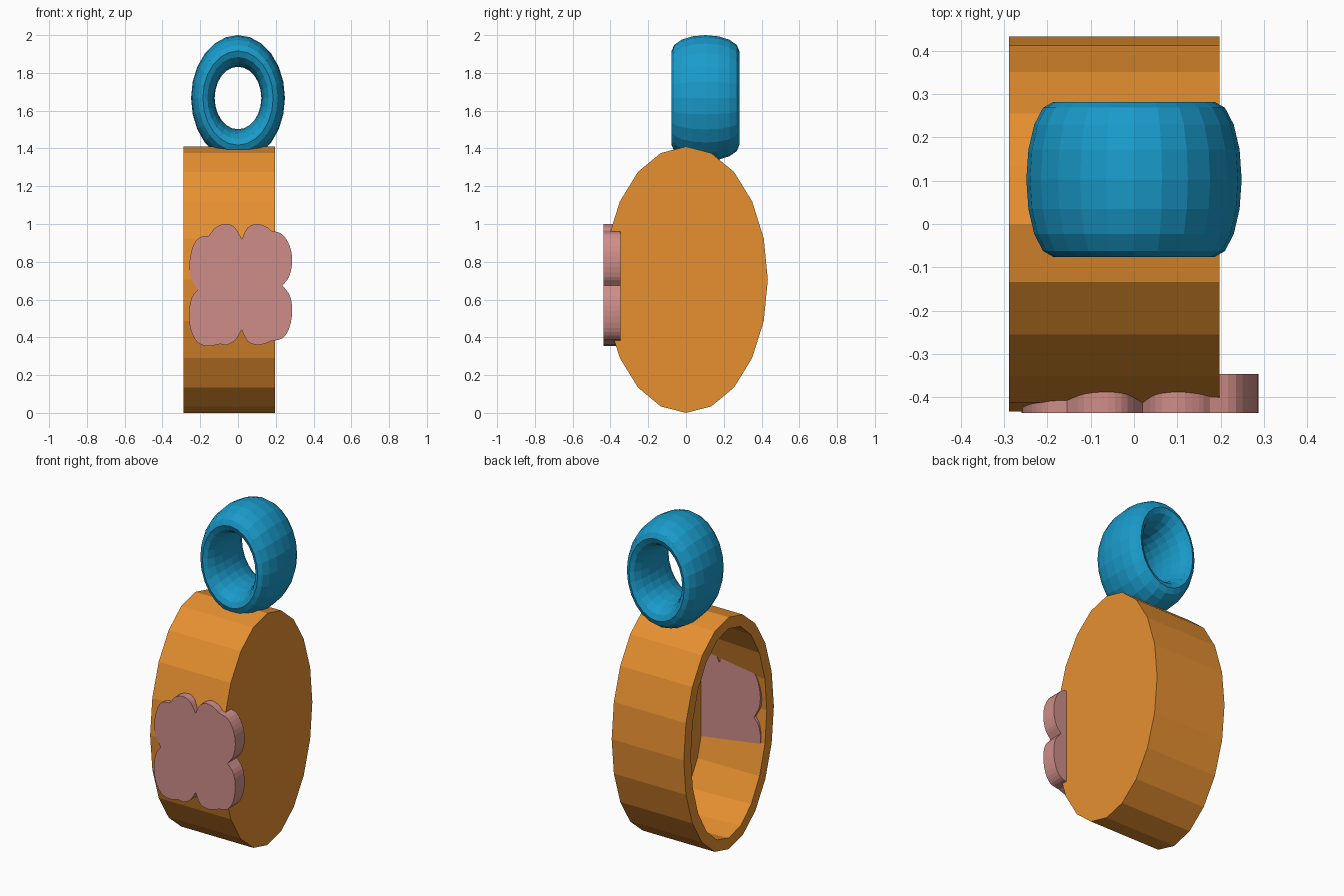
import bpy, bmesh
from math import sin, cos, pi
from mathutils import Vector

if "Cube" in bpy.data.objects:
    bpy.data.objects.remove(bpy.data.objects["Cube"])


def make(name, bm, color):
    bmesh.ops.recalc_face_normals(bm, faces=bm.faces[:])
    me = bpy.data.meshes.new(name)
    bm.to_mesh(me)
    bm.free()
    mat = bpy.data.materials.new(name + "_color")
    mat.diffuse_color = (*color, 1)
    mat.use_nodes = True
    mat.node_tree.nodes["Principled BSDF"].inputs["Base Color"].default_value = mat.diffuse_color
    me.materials.append(mat)
    ob = bpy.data.objects.new(name, me)
    bpy.context.collection.objects.link(ob)
    return ob


def bridge(bm, a, b):
    n = len(a)
    for i in range(n):
        j = (i + 1) % n
        bm.faces.new((a[i], a[j], b[j], b[i]))


# Oval drum: closed on the right, hollow and open on the left
bm = bmesh.new()


def oval(x, inset):
    return [bm.verts.new((x, (0.433 - inset) * sin(2 * pi * i / 20),
                          0.705 + (0.705 - inset) * cos(2 * pi * i / 20)))
            for i in range(20)]


rings = [oval(0.197, 0), oval(-0.288, 0), oval(-0.288, 0.068), oval(0.14, 0.05)]
for a, b in zip(rings, rings[1:]):
    bridge(bm, a, b)
bm.faces.new(rings[0])
bm.faces.new(rings[-1])
make("drum_body", bm, (0.80, 0.28, 0.03))

# Oval ring on top: torus with a wide elliptical section
bm = bmesh.new()
loops = []
for i in range(24):
    t = 2 * pi * i / 24
    loop = []
    for j in range(16):
        p = 2 * pi * j / 16
        r = 0.186 + 0.0625 * cos(p)
        loop.append(bm.verts.new((r * sin(t), 0.103 + 0.179 * sin(p),
                                  1.667 + 1.34 * r * cos(t))))
    loops.append(loop)
for i in range(24):
    bridge(bm, loops[i], loops[(i + 1) % 24])
make("top_ring", bm, (0.01, 0.33, 0.60))

# Scalloped front plate: lobes (x, z) meeting at sharp notches
lobes = [
    [(.02, .92), (.05, .98), (.1, 1.0), (.15, .985), (.175, .965)],
    [(.175, .965), (.235, .945), (.275, .88), (.287, .8), (.27, .72), (.235, .675)],
    [(.235, .675), (.275, .62), (.287, .54), (.272, .45), (.235, .395), (.175, .38)],
    [(.175, .38), (.145, .368), (.1, .36), (.05, .38), (.02, .44)],
    [(.02, .44), (-.015, .385), (-.06, .36), (-.095, .365)],
    [(-.095, .365), (-.16, .353), (-.215, .375), (-.25, .44), (-.26, .53), (-.245, .61), (-.215, .65)],
    [(-.215, .65), (-.25, .72), (-.257, .8), (-.235, .89), (-.2, .93), (-.155, .937)],
    [(-.155, .937), (-.115, .985), (-.06, 1.0), (-.015, .98), (.02, .92)],
]


def smooth(pts, steps=3):
    p = [Vector(q) for q in pts]
    p = [2 * p[0] - p[1]] + p + [2 * p[-1] - p[-2]]
    out = []
    for a, b, c, d in zip(p, p[1:], p[2:], p[3:]):
        for k in range(steps):
            t = k / steps
            out.append(0.5 * (2 * b + (c - a) * t + (2 * a - 5 * b + 4 * c - d) * t * t
                              + (3 * b - a - 3 * c + d) * t ** 3))
    return out


outline = [q for lobe in lobes for q in smooth(lobe)]
bm = bmesh.new()
front = [bm.verts.new((q.x, -0.436, q.y)) for q in outline]
back = [bm.verts.new((q.x, -0.346, q.y)) for q in outline]
bridge(bm, front, back)
bm.faces.new(front)
bm.faces.new(back)
make("front_plate", bm, (0.62, 0.27, 0.25))
